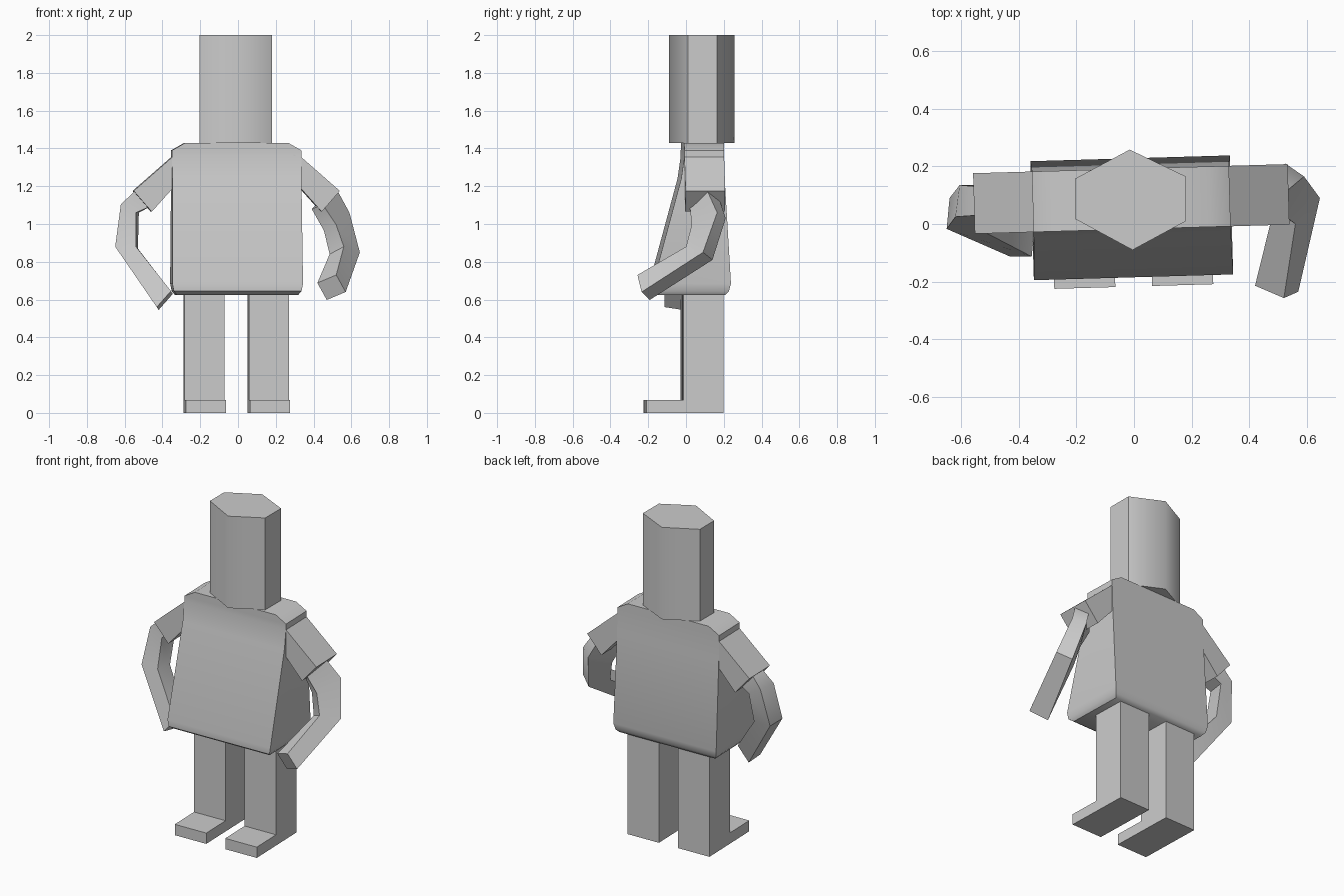
import bpy, bmesh, math

if "Cube" in bpy.data.objects:
    bpy.data.objects.remove(bpy.data.objects["Cube"])

TURN, SHIFT = 0.029, -0.007   # body is turned slightly about z


def loft(name, rings, smooth=None, turned=True):
    """Bridge equal-length rings of points and cap both ends."""
    bm = bmesh.new()
    vs = [[bm.verts.new(p) for p in r] for r in rings]
    n = len(vs[0])
    for a, b in zip(vs, vs[1:]):
        for i in range(n):
            j = (i + 1) % n
            bm.faces.new((a[i], a[j], b[j], b[i]))
    bm.faces.new(vs[0][::-1])
    bm.faces.new(vs[-1])
    bmesh.ops.recalc_face_normals(bm, faces=bm.faces[:])
    me = bpy.data.meshes.new(name)
    bm.to_mesh(me)
    bm.free()
    ob = bpy.data.objects.new(name, me)
    bpy.context.collection.objects.link(ob)
    if turned:
        ob.rotation_euler.z = TURN
        ob.location.x = SHIFT
    if smooth:
        bpy.ops.object.select_all(action='DESELECT')
        ob.select_set(True)
        bpy.context.view_layer.objects.active = ob
        bpy.ops.object.shade_smooth_by_angle(angle=math.radians(smooth))
    return ob


def rect(hx, y0, y1, z):
    return [(-hx, y0, z), (hx, y0, z), (hx, y1, z), (-hx, y1, z)]


def arm(name, corners):
    """Four-sided arm; each ring is given by three corners, the fourth follows."""
    rings = []
    for b, c, d in corners:
        a = tuple(p + r - q for p, q, r in zip(b, c, d))
        rings.append([a, b, c, d])
    loft(name, rings, 40, turned=False)


# Torso: flared tunic with bevelled hem and shoulders
loft("torso", [rect(0.322, -0.155, 0.20, 0.625),
               rect(0.338, -0.183, 0.218, 0.645),
               rect(0.346, -0.185, 0.228, 0.685),
               rect(0.342, -0.035, 0.195, 1.24),
               rect(0.342, -0.018, 0.192, 1.36),
               rect(0.342, -0.018, 0.192, 1.39),
               rect(0.272, -0.018, 0.192, 1.43)], 50)

# Head: tall six-sided prism
hexagon = [(-0.015, 0.258), (0.18, 0.165), (0.18, 0.01),
           (-0.005, -0.09), (-0.205, 0.018), (-0.205, 0.157)]
loft("head", [[(x, y, z) for x, y in hexagon] for z in (1.43, 2.0)],
     60, turned=False)

# Sleeves and legs, one per side
sleeve = [(0.30, 1.37), (0.335, 1.36), (0.546, 1.175), (0.45, 1.065),
          (0.338, 1.19), (0.30, 1.20)]
leg = [(-0.217, 0), (-0.217, 0.067), (-0.02, 0.067), (-0.02, 0.635),
       (0.19, 0.635), (0.19, 0)]
for s, side in ((-1, "left"), (1, "right")):
    loft(side + "_sleeve", [[(s * x, y, z) for x, z in sleeve]
                            for y in (-0.018, 0.192)])
    loft(side + "_leg", [[(s * x, y, z) for y, z in leg]
                         for x in (0.064, 0.276)])

# Arms: each bends differently, from sleeve to hand
arm("right_arm", [
    ((0.45, 0.02, 1.10), (0.53, 0.115, 1.17), (0.47, 0.17, 1.15)),
    ((0.52, 0.03, 0.995), (0.59, 0.165, 1.06), (0.525, 0.21, 1.03)),
    ((0.56, 0.0, 0.88), (0.645, 0.09, 0.85), (0.57, 0.14, 0.81)),
    ((0.52, -0.257, 0.73), (0.57, -0.235, 0.64), (0.47, -0.192, 0.598))])
arm("left_arm", [
    ((-0.55, 0.03, 1.17), (-0.45, 0.03, 1.10), (-0.45, 0.13, 1.10)),
    ((-0.62, 0.025, 1.105), (-0.54, 0.025, 1.06), (-0.525, 0.135, 1.06)),
    ((-0.65, -0.017, 0.88), (-0.54, -0.017, 0.88), (-0.53, 0.09, 0.87)),
    ((-0.43, -0.113, 0.56), (-0.355, -0.113, 0.645), (-0.345, -0.015, 0.63))])
